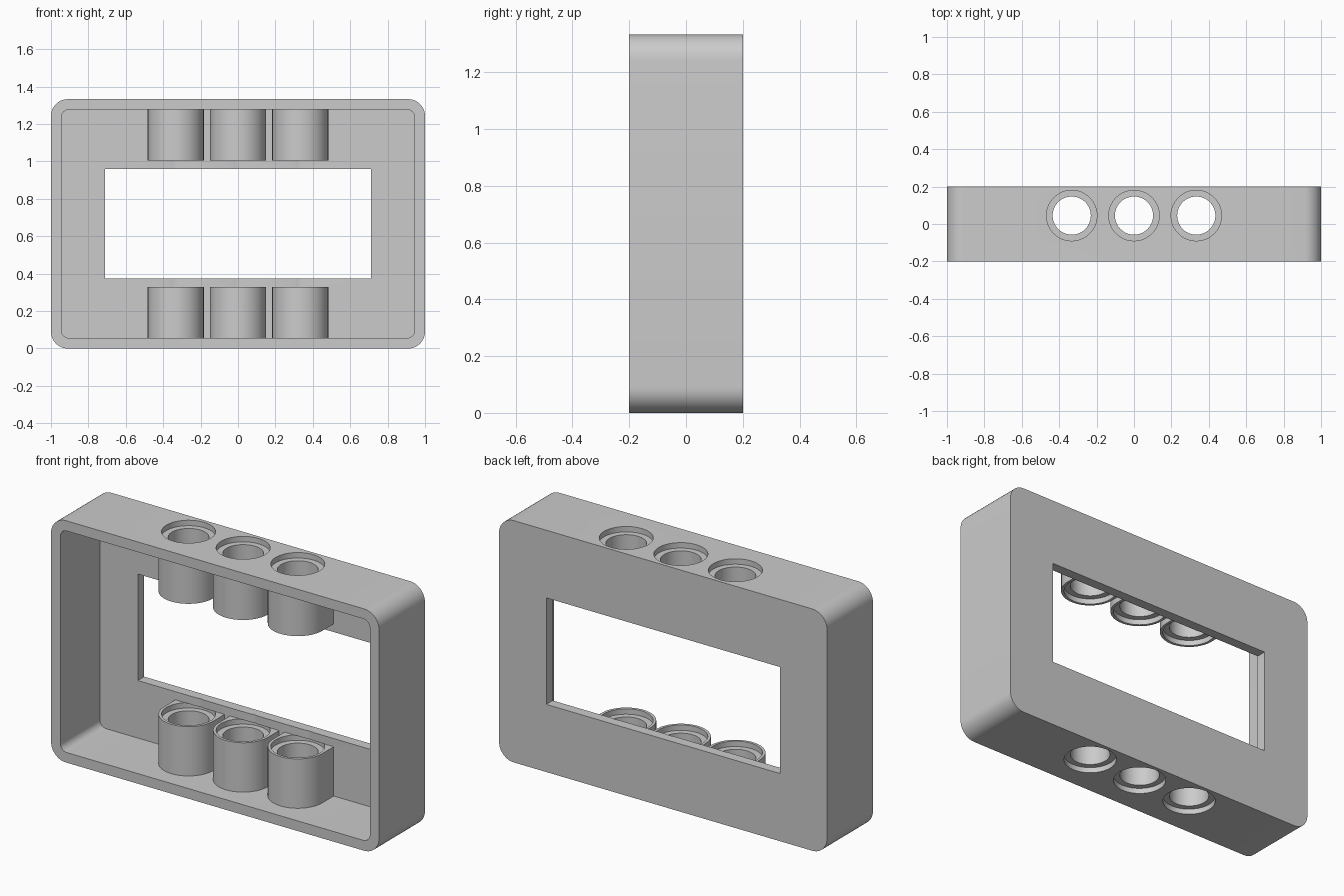
import bpy
import bmesh
import math

cube = bpy.data.objects.get("Cube")
if cube:
    bpy.data.objects.remove(cube)

# Main dimensions
HEIGHT, DEPTH, WALL = 1.333, 0.4, 0.056
FRONT, BACK = -DEPTH / 2, DEPTH / 2
SOCKET_Y, SOCKET_R = 0.045, 0.15
SOCKET_XS = (-0.333, 0, 0.333)
BORE_R, RECESS_R, RECESS_DEPTH = 0.102, 0.135, 0.03
LOW_TOP = 0.328

grey = bpy.data.materials.new("grey plastic")
grey.use_nodes = True
colour = (0.6, 0.6, 0.6, 1)
grey.diffuse_color = colour
grey.node_tree.nodes["Principled BSDF"].inputs["Base Color"].default_value = colour


def prism(name, base, sweep):
    """Solid made by sweeping a flat outline along a vector."""
    bm = bmesh.new()
    face = bm.faces.new([bm.verts.new(p) for p in base])
    made = bmesh.ops.extrude_face_region(bm, geom=[face])["geom"]
    bmesh.ops.translate(bm, vec=sweep, verts=[v for v in made if isinstance(v, bmesh.types.BMVert)])
    bmesh.ops.recalc_face_normals(bm, faces=bm.faces)
    mesh = bpy.data.meshes.new(name)
    bm.to_mesh(mesh)
    bm.free()
    mesh.materials.append(grey)
    obj = bpy.data.objects.new(name, mesh)
    bpy.context.collection.objects.link(obj)
    return obj


def arc(cx, cy, r, start, end, steps):
    angles = [math.radians(start + (end - start) * i / steps) for i in range(steps + 1)]
    return [(cx + r * math.cos(a), cy + r * math.sin(a)) for a in angles]


def rounded_block(name, inset, r, y0, y1):
    """Upright slab with rounded corners, seen from the front."""
    x, z0, z1 = 1 - inset - r, inset + r, HEIGHT - inset - r
    corners = ((x, z1, 0), (-x, z1, 90), (-x, z0, 180), (x, z0, 270))
    outline = [p for cx, cz, a in corners for p in arc(cx, cz, r, a, a + 90, 10)]
    return prism(name, [(px, y0, pz) for px, pz in outline], (0, y1 - y0, 0))


def cylinder(name, x, r, z0, z1):
    ring = arc(x, SOCKET_Y, r, 0, 360, 64)[:-1]
    return prism(name, [(px, py, z0) for px, py in ring], (0, 0, z1 - z0))


def combine(target, other, operation):
    """Apply a boolean and discard the helper solid."""
    mod = target.modifiers.new("combine", "BOOLEAN")
    mod.object, mod.operation, mod.solver = other, operation, "EXACT"
    bpy.context.view_layer.update()
    graph = bpy.context.evaluated_depsgraph_get()
    result = bpy.data.meshes.new_from_object(target.evaluated_get(graph))
    target.modifiers.clear()
    target.data = result
    bpy.data.objects.remove(other)


# Open-fronted housing
housing = rounded_block("housing", 0, 0.09, FRONT, BACK)
combine(housing, rounded_block("cavity", WALL, 0.04, FRONT - 0.1, BACK - WALL), "DIFFERENCE")

# Window through the back wall
window = [(-0.712, 0, 0.373), (0.712, 0, 0.373), (0.712, 0, 0.96), (-0.712, 0, 0.96)]
combine(housing, prism("window", window, (0, 0.5, 0)), "DIFFERENCE")

# Sockets, round at the front and merged into the back wall
for x in SOCKET_XS:
    outline = arc(x, SOCKET_Y, SOCKET_R, 180, 360, 32)
    outline += [(x + SOCKET_R, BACK - 0.03), (x - SOCKET_R, BACK - 0.03)]
    for z0, z1 in ((0.03, LOW_TOP), (HEIGHT - LOW_TOP, HEIGHT - 0.03)):
        block = prism("socket", [(px, py, z0) for px, py in outline], (0, 0, z1 - z0))
        combine(housing, block, "UNION")

# Bores, with a shallow recess at both ends of every socket
for x in SOCKET_XS:
    combine(housing, cylinder("bore", x, BORE_R, -0.1, HEIGHT + 0.1), "DIFFERENCE")
    for z0, z1 in ((-0.1, RECESS_DEPTH), (LOW_TOP - RECESS_DEPTH, LOW_TOP)):
        combine(housing, cylinder("recess", x, RECESS_R, z0, z1), "DIFFERENCE")
        combine(housing, cylinder("recess", x, RECESS_R, HEIGHT - z1, HEIGHT - z0), "DIFFERENCE")

housing.name = "socket_housing"
bpy.ops.object.select_all(action="DESELECT")
housing.select_set(True)
bpy.context.view_layer.objects.active = housing
bpy.ops.object.shade_smooth_by_angle(angle=math.radians(30))
